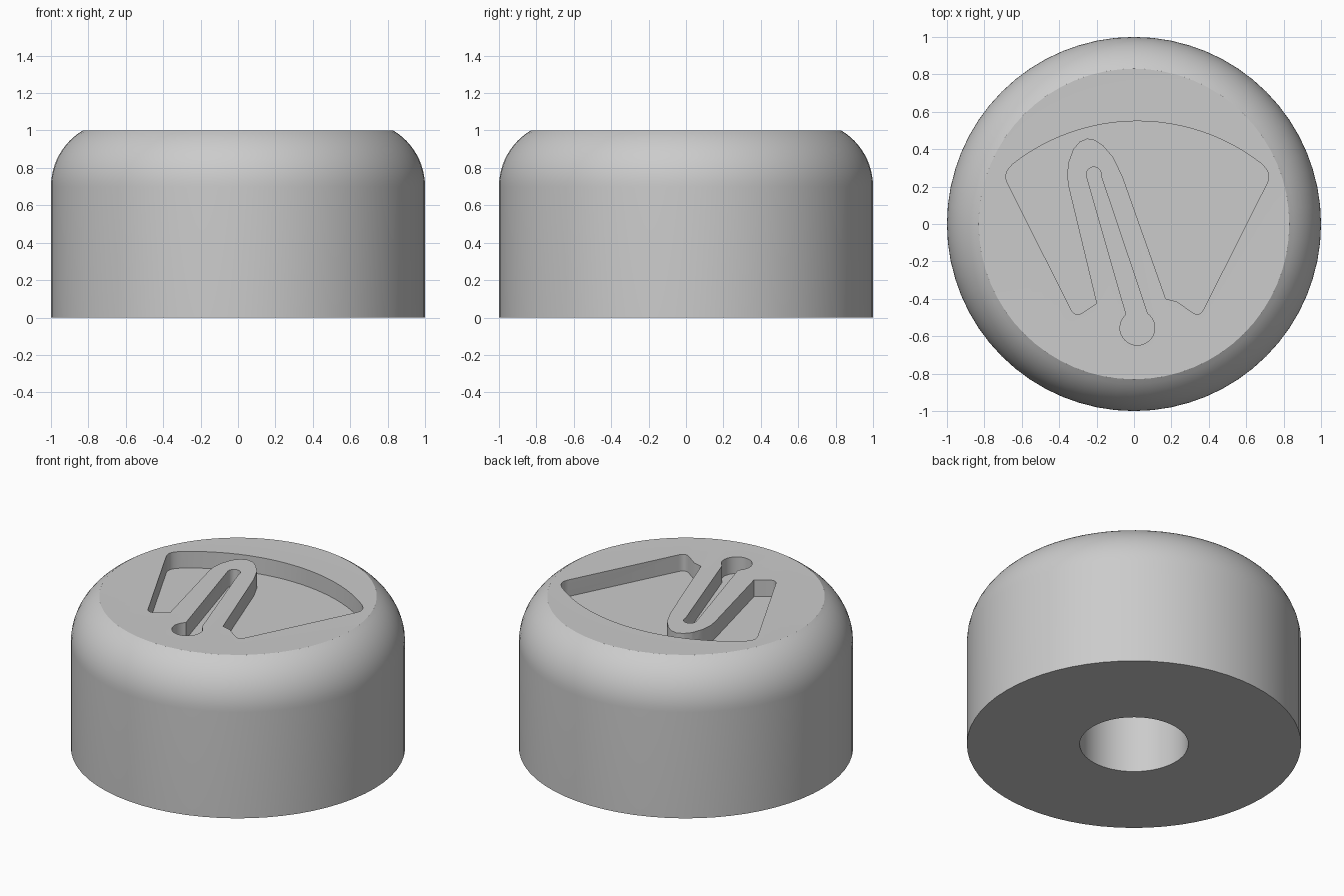
import bpy
import bmesh
import math
from mathutils import Vector

SEGMENTS = 64
RECESS_DEPTH = 0.11
CENTRE_X = 0.018

default_cube = bpy.data.objects.get("Cube")
if default_cube:
    bpy.data.objects.remove(default_cube, do_unlink=True)

grey = bpy.data.materials.new("plain grey")
grey.use_nodes = True
colour = (0.6, 0.6, 0.6, 1)
grey.diffuse_color = colour
grey.node_tree.nodes["Principled BSDF"].inputs["Base Color"].default_value = colour


def make_object(name, bm):
    bmesh.ops.recalc_face_normals(bm, faces=bm.faces)
    mesh = bpy.data.meshes.new(name)
    bm.to_mesh(mesh)
    bm.free()
    mesh.materials.append(grey)
    obj = bpy.data.objects.new(name, mesh)
    bpy.context.collection.objects.link(obj)
    return obj


def lathe(name, profile):
    """Spin a (radius, height) profile that starts and ends on the axis."""
    bm = bmesh.new()
    verts = [bm.verts.new((r, 0, z)) for r, z in profile]
    edges = [bm.edges.new(pair) for pair in zip(verts, verts[1:])]
    bmesh.ops.spin(bm, geom=verts + edges, axis=(0, 0, 1), cent=(0, 0, 0),
                   angle=math.tau, steps=SEGMENTS, use_duplicate=False)
    bmesh.ops.remove_doubles(bm, verts=bm.verts, dist=1e-4)
    return make_object(name, bm)


def arc(centre, radius, start, end, steps):
    """Points along a circular arc, angles in degrees."""
    result = []
    for i in range(steps + 1):
        a = math.radians(start + (end - start) * i / steps)
        result.append((centre[0] + radius * math.cos(a),
                       centre[1] + radius * math.sin(a)))
    return result


def rounded(before, corner, after, size, steps=6):
    """Soften one corner between its two neighbouring points."""
    c = Vector(corner)
    a = c + (Vector(before) - c).normalized() * size
    b = c + (Vector(after) - c).normalized() * size
    return [tuple(a.lerp(c, t).lerp(c.lerp(b, t), t))
            for t in (i / steps for i in range(steps + 1))]


def prism_cutter(name, outline):
    bm = bmesh.new()
    face = bm.faces.new([bm.verts.new((x, y, 1 - RECESS_DEPTH)) for x, y in outline])
    top = bmesh.ops.extrude_face_region(bm, geom=[face])["geom"]
    bmesh.ops.translate(bm, vec=(0, 0, 2 * RECESS_DEPTH),
                        verts=[v for v in top if isinstance(v, bmesh.types.BMVert)])
    cutter = make_object(name, bm)
    cutter.hide_render = True
    return cutter


# Knob body: straight wall, rounded shoulder, flat top, shaft hole underneath
shoulder = arc((0.65, 0.7), 0.35, 0, 59, 12)
hole = [(0, 0.6), (0.325, 0.6), (0.325, 0)]
body = lathe("knob_body", hole + [(1, 0)] + shoulder + [(0.83, 1), (0, 1)])

# Fan recess, wrapped around a raised border for the pointer
top_right, top_left = (0.735, 0.265), (-0.70, 0.265)
low_right, low_left = (0.35, -0.50), (-0.315, -0.50)
rim = arc((CENTRE_X, -0.53), 1.08, 52, 128, 24)
border_left = (-0.20, -0.425)
border_right = (0.17, -0.40)
fan = rounded(low_right, top_right, rim[0], 0.055)
fan += rim
fan += rounded(rim[-1], top_left, low_left, 0.055)
fan += rounded(top_left, low_left, border_left, 0.05)
fan += [border_left, (-0.35, 0.20), (-0.358, 0.26), (-0.35, 0.33), (-0.325, 0.40),
        (-0.29, 0.44), (-0.25, 0.457), (-0.21, 0.45), (-0.165, 0.42),
        (-0.11, 0.355), (-0.06, 0.25), border_right, (0.23, -0.415)]
fan += rounded((0.23, -0.415), low_right, top_right, 0.05)

# Pointer recess: thin tapered stem with a round foot
pointer = arc((-0.215, 0.265), 0.04, -12, 192, 10)
pointer += arc((CENTRE_X, -0.555), 0.093, 130, 415, 24)

# Cut both recesses into the top
for name, outline in (("fan_cutter", fan), ("pointer_cutter", pointer)):
    cutter = prism_cutter(name, outline)
    cut = body.modifiers.new(name, 'BOOLEAN')
    cut.operation = 'DIFFERENCE'
    cut.solver = 'EXACT'
    cut.object = cutter
    bpy.ops.object.select_all(action='DESELECT')
    bpy.context.view_layer.objects.active = body
    body.select_set(True)
    bpy.ops.object.modifier_apply(modifier=name)
    bpy.data.objects.remove(cutter, do_unlink=True)

bpy.ops.object.shade_smooth_by_angle(angle=math.radians(30))
